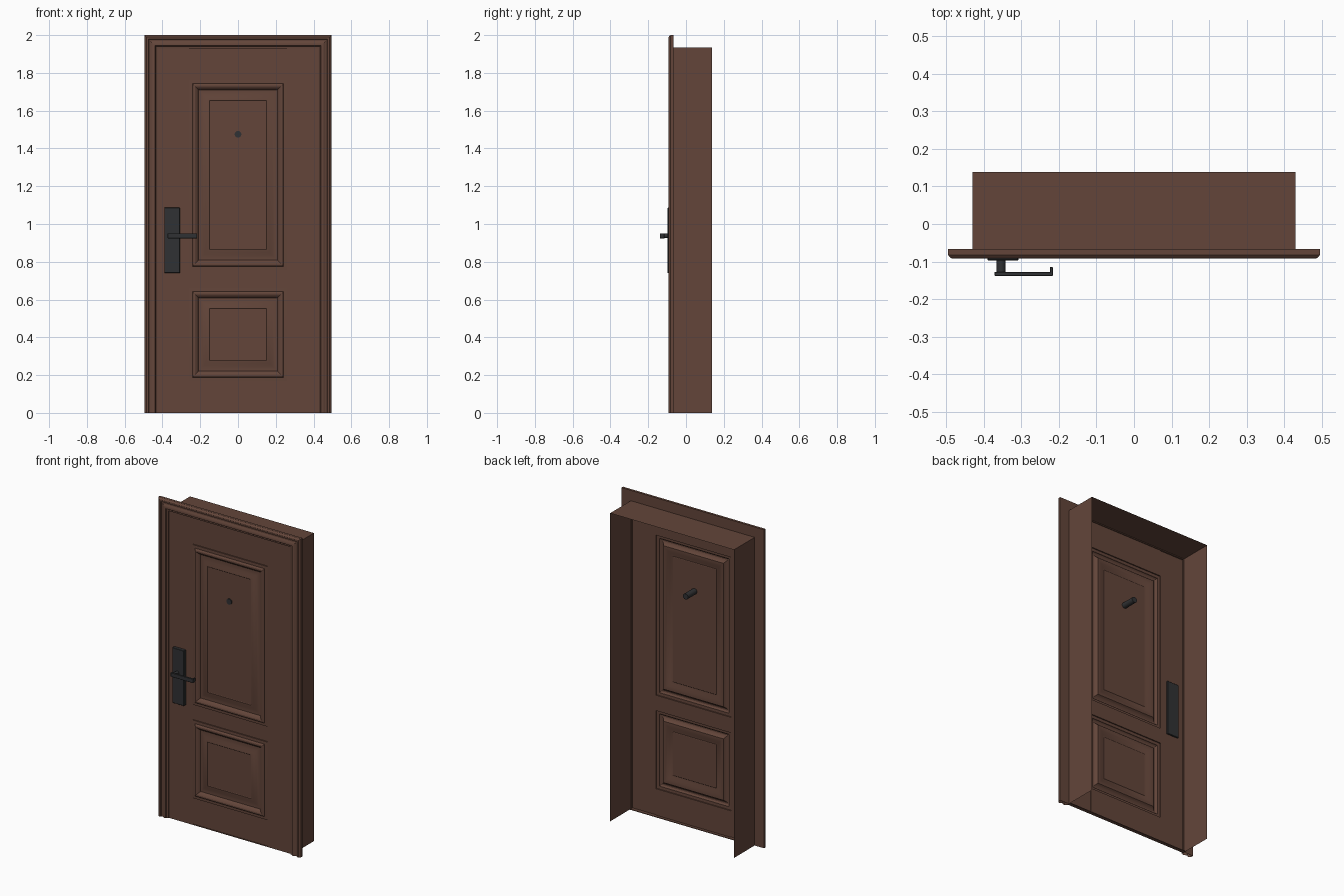
import bpy, bmesh, math

if "Cube" in bpy.data.objects:
    bpy.data.objects.remove(bpy.data.objects["Cube"])

def material(name, rgb):
    m = bpy.data.materials.new(name)
    m.diffuse_color = (*rgb, 1)
    m.use_nodes = True
    m.node_tree.nodes["Principled BSDF"].inputs["Base Color"].default_value = m.diffuse_color
    return m

BROWN = material("brown wood", (0.125, 0.060, 0.042))
BLACK = material("dark metal", (0.030, 0.031, 0.033))

def make(name, bm, mat, smooth=None):
    me = bpy.data.meshes.new(name)
    bm.to_mesh(me)
    bm.free()
    me.materials.append(mat)
    ob = bpy.data.objects.new(name, me)
    bpy.context.collection.objects.link(ob)
    if smooth:
        bpy.ops.object.select_all(action='DESELECT')
        ob.select_set(True)
        bpy.context.view_layer.objects.active = ob
        bpy.ops.object.shade_smooth_by_angle(angle=math.radians(smooth))
    return ob

def rings(name, loops, closed, cap=False, smooth=None):
    """Skin a list of equal-length point loops."""
    bm = bmesh.new()
    vs = [[bm.verts.new(p) for p in loop] for loop in loops]
    n = len(loops[0])
    for a, b in zip(vs, vs[1:]):
        for i in range(n if closed else n - 1):
            j = (i + 1) % n
            bm.faces.new((a[i], a[j], b[j], b[i]))
    if cap:
        bm.faces.new(vs[-1])
    return make(name, bm, BROWN, smooth)

def box(name, x0, x1, y0, y1, z0, z1, mat, bevel=0):
    bm = bmesh.new()
    bmesh.ops.create_cube(bm, size=1)
    for v in bm.verts:
        v.co = ((x0 + x1) / 2 + v.co.x * (x1 - x0),
                (y0 + y1) / 2 + v.co.y * (y1 - y0),
                (z0 + z1) / 2 + v.co.z * (z1 - z0))
    if bevel:
        bmesh.ops.bevel(bm, geom=bm.edges[:], offset=bevel, segments=1, affect='EDGES')
    return make(name, bm, mat)

def rod(name, x, z, y0, y1, r, sides=24):
    bm = bmesh.new()
    bmesh.ops.create_cone(bm, cap_ends=True, segments=sides, radius1=r, radius2=r, depth=y1 - y0)
    for v in bm.verts:
        v.co = (x + v.co.x, (y0 + y1) / 2 + v.co.z, z - v.co.y)
    bmesh.ops.recalc_face_normals(bm, faces=bm.faces)
    return make(name, bm, BLACK, 40)

# Moulded casing: profile (distance in from outer edge, y) swept round three sides
def u_path(d, y):
    h = 0.495 - d
    return [(-h, y, 0), (-h, y, 2 - d), (h, y, 2 - d), (h, y, 0)]

casing = [(0.07, -0.067), (0, -0.067), (0, -0.082), (0.004, -0.088), (0.011, -0.0925),
          (0.02, -0.0925), (0.023, -0.086), (0.031, -0.085), (0.039, -0.089),
          (0.047, -0.0925), (0.056, -0.0925), (0.06, -0.086), (0.07, -0.084), (0.07, -0.067)]
rings("door_casing", [u_path(d, y) for d, y in casing], False, smooth=30)

# Thin jamb lining behind the casing
rings("jamb_lining", [u_path(0.065, 0.138), u_path(0.065, -0.069)], False)

# Door leaf: two stiles standing slightly proud, three rails between them
STILE, RAIL, TOP, EDGE = -0.077, -0.073, 1.932, 0.26
for side, s in (("left", -1), ("right", 1)):
    rings(side + "_stile", [[(s * x, y, z) for x, y in
          ((EDGE, RAIL), (EDGE, STILE), (0.43, STILE))] for z in ((TOP, 0) if s < 0 else (0, TOP))], False)
PANELS = {"upper": (0.757, 1.762), "lower": (0.17, 0.66)}
for name, z0, z1 in (("bottom_rail", 0, 0.17), ("middle_rail", 0.66, 0.757), ("top_rail", 1.762, TOP)):
    rings(name, [[(-EDGE, RAIL, z), (EDGE, RAIL, z)] for z in (z0, z1)], False)

# Raised panels: bolection moulding, valley, sloped border, flat field
panel = [(0, -0.073), (0, -0.080), (0.018, -0.081), (0.020, -0.086), (0.026, -0.0905),
         (0.033, -0.091), (0.041, -0.087), (0.047, -0.080), (0.052, -0.073), (0.062, -0.073),
         (0.078, -0.077), (0.094, -0.083), (0.108, -0.086), (0.111, -0.084)]
for name, (z0, z1) in PANELS.items():
    loops = [[(-EDGE + d, y, z0 + d), (EDGE - d, y, z0 + d),
              (EDGE - d, y, z1 - d), (-EDGE + d, y, z1 - d)] for d, y in panel]
    rings(name + "_panel", loops, True, True, 30)

# Threshold strip under the leaf
box("threshold", -0.43, 0.43, -0.077, -0.055, 0, 0.004, BROWN)

# Peephole running through the leaf
rod("peephole", 0, 1.475, -0.090, 0.005, 0.018)

# Lock plate, spindle and lever handle
box("lock_plate", -0.39, -0.308, -0.097, -0.068, 0.74, 1.087, BLACK, 0.002)
rod("handle_spindle", -0.354, 0.937, -0.130, -0.095, 0.012)
box("handle_lever", -0.372, -0.216, -0.138, -0.128, 0.924, 0.950, BLACK, 0.0015)
box("handle_tip", -0.224, -0.216, -0.132, -0.114, 0.924, 0.950, BLACK, 0.0015)
